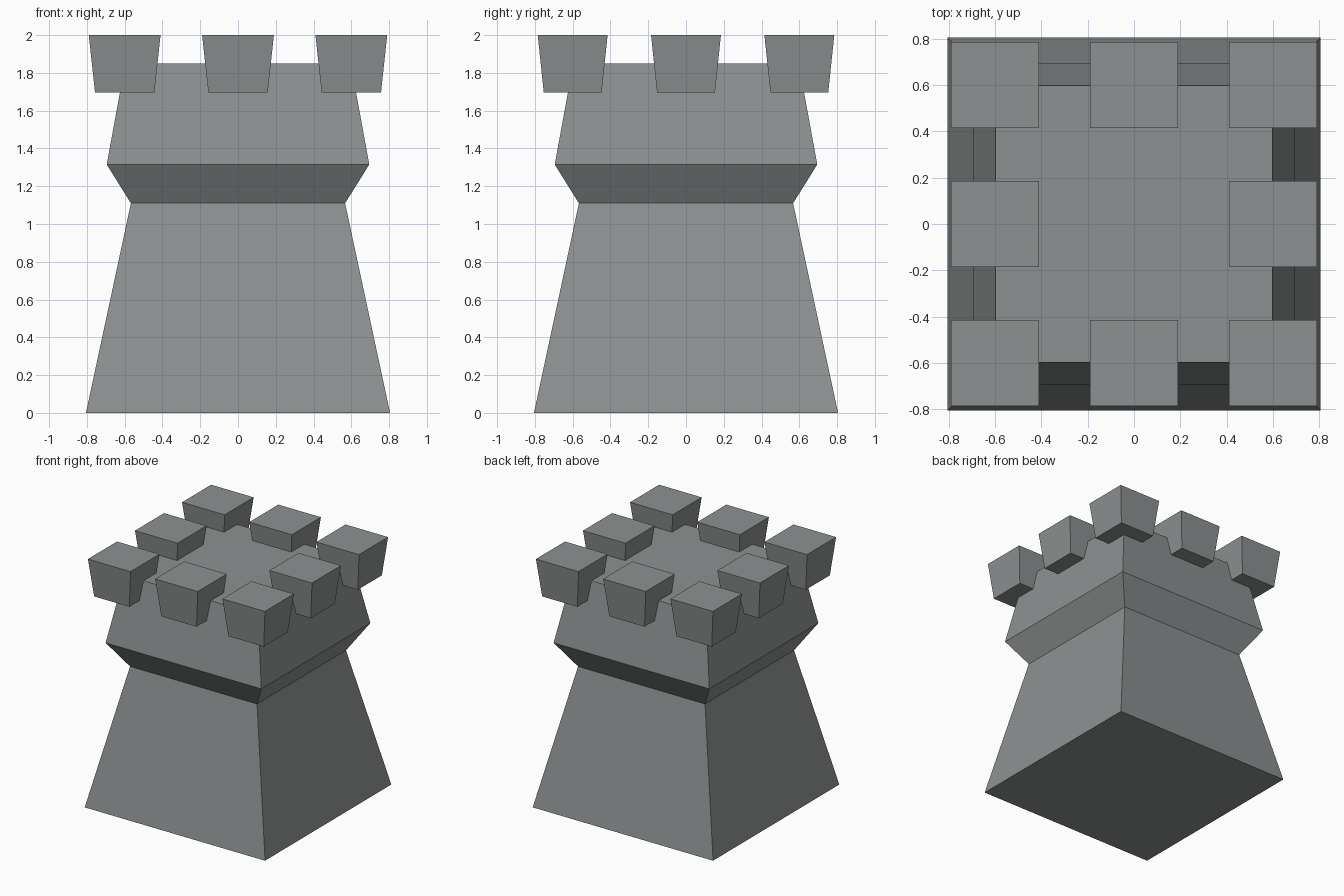
import bpy
import bmesh

if "Cube" in bpy.data.objects:
    bpy.data.objects.remove(bpy.data.objects["Cube"])

stone = bpy.data.materials.new("grey_stone")
stone.diffuse_color = (0.265, 0.283, 0.283, 1)
stone.use_nodes = True
stone.node_tree.nodes["Principled BSDF"].inputs["Base Color"].default_value = stone.diffuse_color


def stacked_tower(name, levels, centre=(0, 0)):
    """Closed four-sided solid through levels of (z, half_x, half_y)."""
    bm = bmesh.new()
    cx, cy = centre
    rings = [[bm.verts.new((cx + sx * hx, cy + sy * hy, z))
              for sx, sy in ((-1, -1), (1, -1), (1, 1), (-1, 1))]
             for z, hx, hy in levels]
    bm.faces.new(rings[0][::-1])
    bm.faces.new(rings[-1])
    for low, high in zip(rings, rings[1:]):
        for i in range(4):
            j = (i + 1) % 4
            bm.faces.new((low[i], low[j], high[j], high[i]))
    mesh = bpy.data.meshes.new(name)
    bm.to_mesh(mesh)
    bm.free()
    mesh.materials.append(stone)
    obj = bpy.data.objects.new(name, mesh)
    bpy.context.collection.objects.link(obj)
    return obj


# Tapered shaft, flared collar and sloped head with flat roof
stacked_tower("tower_body", [(0, 0.805, 0.805), (1.11, 0.567, 0.567),
                             (1.315, 0.695, 0.695), (1.85, 0.597, 0.597)])

# Eight battlement blocks around the roof edge, wider at the top
for ix in (-1, 0, 1):
    for iy in (-1, 0, 1):
        if ix or iy:
            stacked_tower("battlement_block",
                          [(1.695, 0.157, 0.153), (2.0, 0.19, 0.185)],
                          (ix * 0.6, iy * 0.6))
